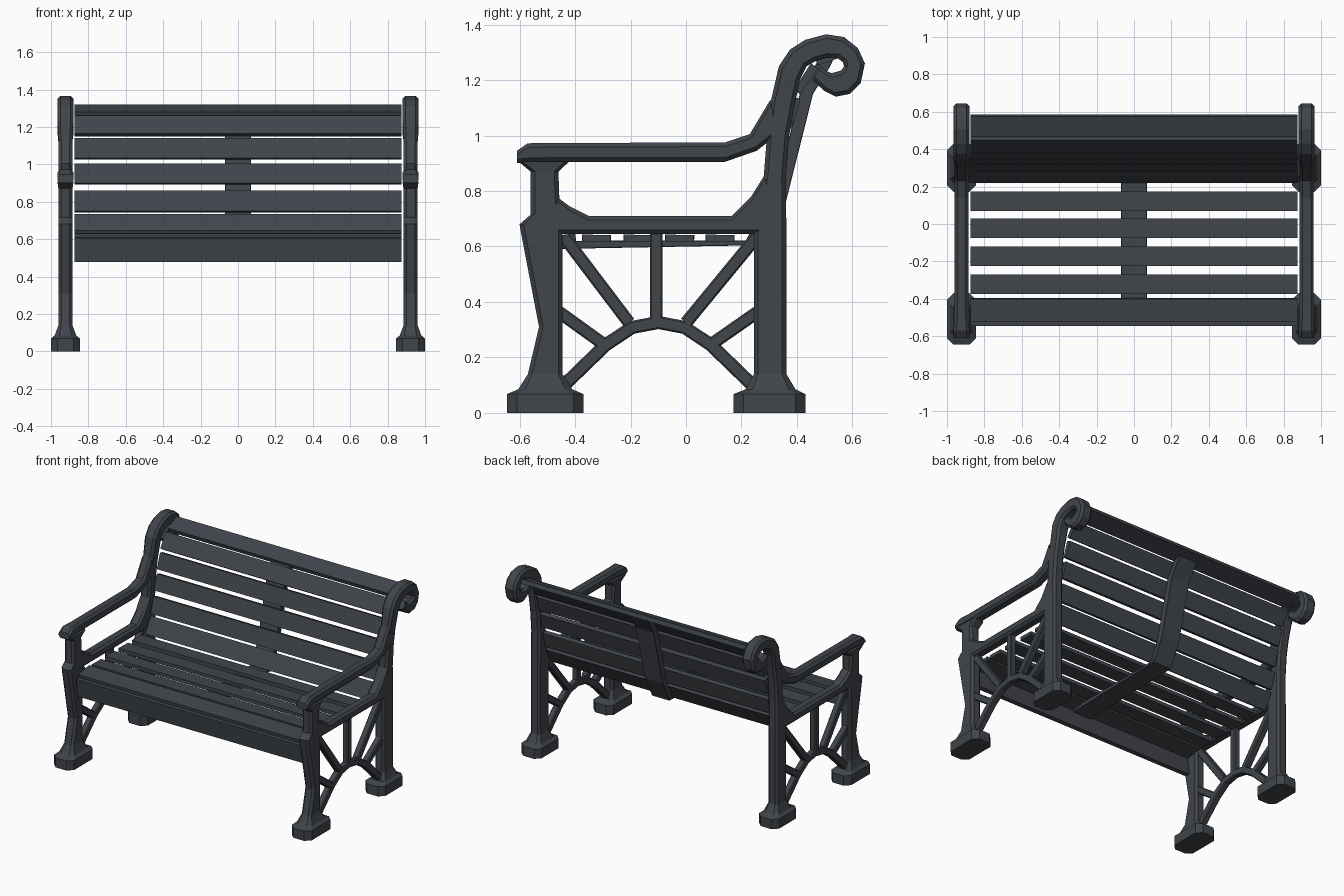
import bpy, bmesh, math
from mathutils import Vector

iron = bpy.data.materials.new("dark slate grey")
iron.diffuse_color = (0.052, 0.059, 0.070, 1)
X = 0.9225          # centre of each side frame


def loft(name, rows, x=X, h=0.0375, c=0.015, mirror=True):
    """Loft chamfered sections. Row: (y, z, y, z[, half width in x, chamfer])."""
    bm = bmesh.new()
    rings = []
    for r in rows:
        a, b = Vector((0, r[0], r[1])), Vector((0, r[2], r[3]))
        hh = r[4] if len(r) > 4 else h
        cc = r[5] if len(r) > 5 else c
        d = (b - a).normalized() * min(cc, (b - a).length * 0.45)
        k = hh - cc
        pts = [(a, -k), (a, k), (a + d, hh), (b - d, hh),
               (b, k), (b, -k), (b - d, -hh), (a + d, -hh)]
        rings.append([bm.verts.new((x + px, p.y, p.z)) for p, px in pts])
    for r0, r1 in zip(rings, rings[1:]):
        for i in range(8):
            j = (i + 1) % 8
            bm.faces.new((r0[i], r0[j], r1[j], r1[i]))
    bm.faces.new(rings[0])
    bm.faces.new(rings[-1])
    bmesh.ops.recalc_face_normals(bm, faces=bm.faces)
    me = bpy.data.meshes.new(name)
    bm.to_mesh(me)
    bm.free()
    me.materials.append(iron)
    ob = bpy.data.objects.new(name, me)
    bpy.context.collection.objects.link(ob)
    if mirror:
        ob.modifiers.new("mirror", 'MIRROR')
    return ob


def bar(name, path, w, h=0.022):
    """Constant-width bar following a (y, z) path."""
    pts = [Vector(p) for p in path]
    rows = []
    for i, p in enumerate(pts):
        t = (pts[min(i + 1, len(pts) - 1)] - pts[max(i - 1, 0)]).normalized()
        n = Vector((-t.y, t.x)) * w / 2
        rows.append((*(p + n), *(p - n)))
    loft(name, rows, h=h, c=0.006)


def plank(name, a, b, t=0.03, hx=0.875):
    """Board whose visible face runs from a to b (y, z), thickness behind it."""
    a, b = Vector(a), Vector(b)
    d = (b - a).normalized()
    n = Vector((d.y, -d.x)) * t
    loft(name, [(*a, *b), (*(a + n), *(b + n))], x=0, h=hx, c=0.002, mirror=False)


# front legs with flared feet, arm posts and caps
loft("front_leg", [
    (-.645, 0, -.37, 0, .0775, .035), (-.645, .068, -.37, .068, .0775, .035),
    (-.605, .085, -.41, .085, .058, .025), (-.57, .14, -.445, .14),
    (-.53, .31, -.445, .31), (-.595, .65, -.445, .65), (-.60, .68, -.445, .68),
    (-.56, .715, -.455, .73), (-.56, .87, -.46, .87), (-.605, .907, -.42, .907, .043)])

# back legs rising into the scrolled back posts
loft("back_leg", [
    (.172, 0, .43, 0, .0775, .035), (.172, .068, .43, .068, .0775, .035),
    (.215, .085, .395, .085, .058, .025), (.245, .14, .362, .14),
    (.245, .645, .362, .645), (.28, .85, .36, .85), (.292, 1.0, .372, 1.0),
    (.305, 1.12, .39, 1.1), (.335, 1.25, .41, 1.2, .0425),
    (.375, 1.31, .435, 1.25, .0425), (.43, 1.345, .47, 1.27, .0425),
    (.505, 1.365, .51, 1.28, .0425), (.57, 1.355, .545, 1.28, .0425),
    (.62, 1.315, .565, 1.265, .0425), (.645, 1.26, .57, 1.25, .0425),
    (.63, 1.19, .56, 1.235, .0425), (.59, 1.15, .545, 1.23, .0425),
    (.54, 1.14, .525, 1.225, .0425), (.50, 1.16, .508, 1.232, .0425),
    (.455, 1.20, .485, 1.25, .0425)])

# armrests
loft("armrest", [
    (-.61, .945, -.61, .9, .043), (-.57, .972, -.57, .903, .043),
    (-.50, .973, -.50, .905), (.14, .975, .14, .905),
    (.23, 1.005, .255, .945), (.305, 1.13, .325, 1.0)])

# side rails at seat level
loft("side_rail", [
    (-.55, .715, -.55, .645), (-.46, .775, -.46, .645), (-.42, .745, -.42, .645),
    (-.35, .71, -.35, .645), (.165, .71, .165, .645),
    (.235, .78, .25, .645), (.285, .86, .31, .645)])

# arch and spokes below each rail
bar("arch", [(-.45, .09), (-.29, .245), (-.195, .308), (-.10, .326),
             (-.005, .308), (.09, .245), (.25, .09)], .048)
for i, (p, q) in enumerate([((-.107, .33), (-.107, .66)),
                            ((-.205, .325), (-.44, .635)), ((.0, .325), (.255, .635)),
                            ((-.30, .25), (-.46, .365)), ((.095, .25), (.26, .365))]):
    bar(f"spoke_{i + 1}", [p, q], .046)

# seat slats and front apron
for i, y in enumerate((-.375, -.225, -.075, .07)):
    plank(f"seat_slat_{i + 1}", (y, .643), (y + .105, .641), .025)
plank("front_seat_slat", (-.525, .63), (-.40, .648), .028)
plank("front_apron", (-.53, .478), (-.545, .605), .03)

# back slats, leaning and curling over at the top
for i, (a, b) in enumerate([((.22, .63), (.28, .735)), ((.28, .75), (.313, .86)),
                            ((.315, .90), (.347, 1.005)), ((.35, 1.035), (.385, 1.14)),
                            ((.388, 1.165), (.45, 1.26)), ((.465, 1.28), (.575, 1.32))]):
    plank(f"back_slat_{i + 1}", a, b)

# central support strap under the seat and behind the back
loft("seat_strap", [(-.515, .62, -.515, .59), (.28, .622, .28, .605)],
     x=0, h=.07, c=.002, mirror=False)
loft("back_strap", [(.25, .64, .28, .61), (.315, .76, .36, .76),
                    (.41, 1.15, .458, 1.15), (.47, 1.26, .52, 1.25), (.50, 1.28, .53, 1.27)],
     x=0, h=.07, c=.002, mirror=False)
